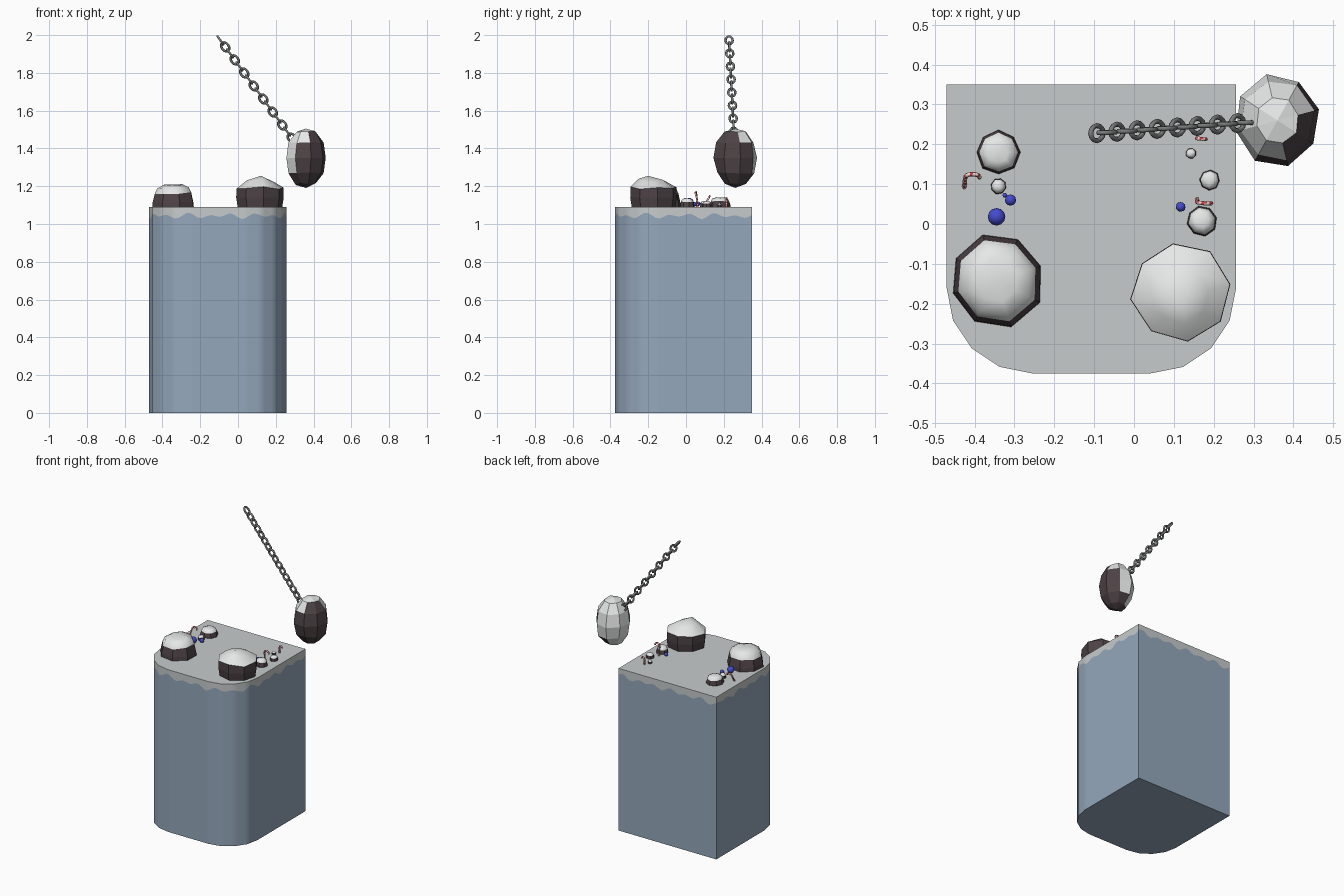
import bpy, bmesh, math, random
from mathutils import Vector, Matrix

if "Cube" in bpy.data.objects:
    bpy.data.objects.remove(bpy.data.objects["Cube"])

random.seed(4)
TOP = 1.09


def mat(name, r, g, b):
    m = bpy.data.materials.new(name)
    m.diffuse_color = (r, g, b, 1)
    m.use_nodes = True
    m.node_tree.nodes["Principled BSDF"].inputs["Base Color"].default_value = m.diffuse_color
    return m


ICE = mat("blue ice", 0.30, 0.39, 0.50)
GROUND = mat("ground snow", 0.57, 0.60, 0.60)
SNOW = mat("rock snow", 0.80, 0.81, 0.81)
ROCK = mat("dark rock", 0.075, 0.055, 0.06)
STEEL = mat("steel", 0.19, 0.20, 0.20)
BLUE = mat("blue", 0.06, 0.07, 0.62)
RED = mat("red", 0.60, 0.05, 0.06)
WHITE = mat("white", 0.85, 0.80, 0.80)


def finish(name, bm, mats, sharp=None):
    bmesh.ops.recalc_face_normals(bm, faces=bm.faces)
    me = bpy.data.meshes.new(name)
    bm.to_mesh(me)
    bm.free()
    for m in mats:
        me.materials.append(m)
    if sharp:
        me.set_sharp_from_angle(angle=math.radians(sharp))
    ob = bpy.data.objects.new(name, me)
    bpy.context.collection.objects.link(ob)
    return ob


def bridge(bm, a, b, mi=0, smooth=False):
    n = len(a)
    for i in range(n):
        f = bm.faces.new((a[i], a[(i + 1) % n], b[(i + 1) % n], b[i]))
        f.material_index = mi
        f.smooth = smooth


# Ice block: square back corners, round front corners, wavy snow edge
def platform():
    cx, half, r = -0.107, 0.3635, 0.215
    pts = [Vector((cx + half, 0.35)), Vector((cx - half, 0.35))]
    for side in (-1, 1):
        arc = []
        for k in range(5):
            t = math.radians(90 * k / 4)
            arc.append(Vector((cx + side * (half - r + r * math.cos(t)),
                               -0.16 - r * math.sin(t))))
        pts += arc if side < 0 else arc[::-1]
    line = []
    for p, q in zip(pts, pts[1:] + pts[:1]):
        n = max(1, round((q - p).length / 0.02))
        line += [p.lerp(q, i / n) for i in range(n)]
    bm = bmesh.new()
    low, mid, top = [], [], []
    n = len(line)
    for i, p in enumerate(line):
        a = 2 * math.pi * i / n
        z = 1.043 + 0.010 * math.sin(23 * a) + 0.007 * math.sin(14 * a + 1)
        low.append(bm.verts.new((*p, 0)))
        mid.append(bm.verts.new((*p, z)))
        top.append(bm.verts.new((*p, TOP)))
    bridge(bm, low, mid, 0, True)
    bridge(bm, mid, top, 1, True)
    bm.faces.new(low[::-1])
    bm.faces.new(top).material_index = 1
    finish("ice_platform", bm, [ICE, GROUND], 30)


platform()


# Boulders: faceted rock sides with a smooth snow cap
ROUND = [(1, 0), (0.98, 0.2), (0.88, 0.62), (0.76, 0.85), (0.45, 0.99)]
PEAKED = [(0.93, 0), (0.99, 0.3), (0.98, 0.62), (0.55, 0.86)]


def boulder(name, x, y, r, h, rings=ROUND, phase=0.0, peak=(0, 0)):
    bm = bmesh.new()
    n = 8
    wob = [random.uniform(0.96, 1.06) for _ in range(n)]
    prev = None
    for k, (s, z) in enumerate(rings):
        ring = []
        for i in range(n):
            a = phase + 2 * math.pi * i / n
            d = s * r * wob[i]
            dz = random.uniform(-0.05, 0.05) if k > 1 else 0
            ring.append(bm.verts.new((x + d * math.cos(a) + peak[0] * z * z * (1 - s),
                                      y + d * math.sin(a) + peak[1] * z * z * (1 - s),
                                      TOP + h * (z + dz))))
        if prev:
            bridge(bm, prev, ring, int(k > 2), k > 2)
        else:
            bm.faces.new(ring[::-1])
        prev = ring
    tip = bm.verts.new((x + peak[0], y + peak[1], TOP + h))
    for i in range(n):
        f = bm.faces.new((prev[i], prev[(i + 1) % n], tip))
        f.material_index, f.smooth = 1, True
    finish(name, bm, [ROCK, SNOW])


boulder("boulder_left", -0.345, -0.14, 0.118, 0.118, phase=0.3)
boulder("boulder_right", 0.116, -0.17, 0.122, 0.165, PEAKED, 0.15, (0.005, -0.03))
for i, (x, y, r, h) in enumerate([(-0.34, 0.18, 0.055, 0.05), (-0.34, 0.095, 0.02, 0.03),
                                  (0.17, 0.008, 0.038, 0.045), (0.19, 0.11, 0.025, 0.03),
                                  (0.143, 0.177, 0.013, 0.02)]):
    boulder(f"small_rock_{i + 1}", x, y, r, h, phase=0.5 * i)


# Blue baubles
for i, (x, y, r, z) in enumerate([(-0.345, 0.018, 0.022, 0.026), (-0.31, 0.06, 0.014, 0.016),
                                  (-0.324, 0.072, 0.006, 0.018), (0.117, 0.043, 0.012, 0.014)]):
    bm = bmesh.new()
    bmesh.ops.create_uvsphere(bm, u_segments=12, v_segments=8, radius=r,
                              matrix=Matrix.Translation((x, y, TOP + z)))
    for f in bm.faces:
        f.smooth = True
    finish(f"bauble_{i + 1}", bm, [BLUE])


# Striped canes: straight stem, half-circle hook, spiral stripes
def cane(name, base, lean, hook, height, rad=0.018, tube=0.0055):
    up = Vector((lean[0], lean[1], 1)).normalized()
    out = Vector((hook[0], hook[1], 0))
    out = (out - up * out.dot(up)).normalized()
    side = up.cross(out)
    base = Vector((*base, TOP - 0.003))
    stem = height - rad
    frames = [(base + up * stem * i / 10, out) for i in range(10)]
    for i in range(11):
        t = math.pi * i / 10
        radial = -out * math.cos(t) + up * math.sin(t)
        frames.append((base + up * stem + out * rad + radial * rad, -radial))
    bm = bmesh.new()
    rings = []
    for c, nrm in frames:
        rings.append([bm.verts.new(c + tube * (nrm * math.cos(j * math.pi / 3)
                                               + side * math.sin(j * math.pi / 3)))
                      for j in range(6)])
    for i, (a, b) in enumerate(zip(rings, rings[1:])):
        for j in range(6):
            k = (j + 1) % 6
            f = bm.faces.new((a[j], a[k], b[k], b[j]))
            f.material_index = ((2 * i + j) // 3) % 2
            f.smooth = True
    bm.faces.new(rings[0])
    bm.faces.new(rings[-1])
    finish(name, bm, [RED, WHITE])


cane("cane_left", (-0.426, 0.092), (0.05, 0.55), (1, 0), 0.07)
cane("cane_right", (0.158, 0.062), (0, -0.1), (1, -0.1), 0.083)
cane("cane_back", (0.158, 0.215), (0, 0), (1, -0.1), 0.05, 0.011)


# Chain: links turned by a quarter each step
start, end = Vector((-0.093, 0.228, 1.972)), Vector((0.285, 0.255, 1.455))
axis = (end - start).normalized()
wide = Vector((0, 1, 0))
wide = (wide - axis * wide.dot(axis)).normalized()
other = axis.cross(wide)
COUNT = 16
for i in range(COUNT):
    c = start.lerp(end, i / (COUNT - 1))
    w, d = (wide, other) if i % 2 == 0 else (other, wide)
    bm = bmesh.new()
    rings = []
    for k in range(12):
        t = 2 * math.pi * k / 12
        rad = axis * math.cos(t) + w * math.sin(t)
        p = c + axis * 0.0265 * math.cos(t) + w * 0.019 * math.sin(t)
        rings.append([bm.verts.new(p + 0.0065 * (rad * math.cos(j * math.pi / 3)
                                                 + d * math.sin(j * math.pi / 3)))
                      for j in range(6)])
    for k in range(12):
        bridge(bm, rings[k], rings[(k + 1) % 12], 0, True)
    finish(f"chain_link_{i + 1:02d}", bm, [STEEL])


# Hanging rock: faceted, snow on the side facing up along the chain
bm = bmesh.new()
bmesh.ops.create_uvsphere(bm, u_segments=8, v_segments=6, radius=1)
for v in bm.verts:
    v.co *= random.uniform(0.97, 1.05)
turn = Matrix.Rotation(math.radians(14), 4, 'Z')
bm.transform(Matrix.Translation((0.36, 0.26, 1.35))
             @ Matrix.Diagonal((0.107, 0.115, 0.158, 1)) @ turn)
bmesh.ops.recalc_face_normals(bm, faces=bm.faces)
cold = Vector((-0.65, 0.35, 0.68))
for f in bm.faces:
    f.material_index = int(f.normal.dot(cold) > 0.0)
finish("hanging_rock", bm, [ROCK, SNOW])
